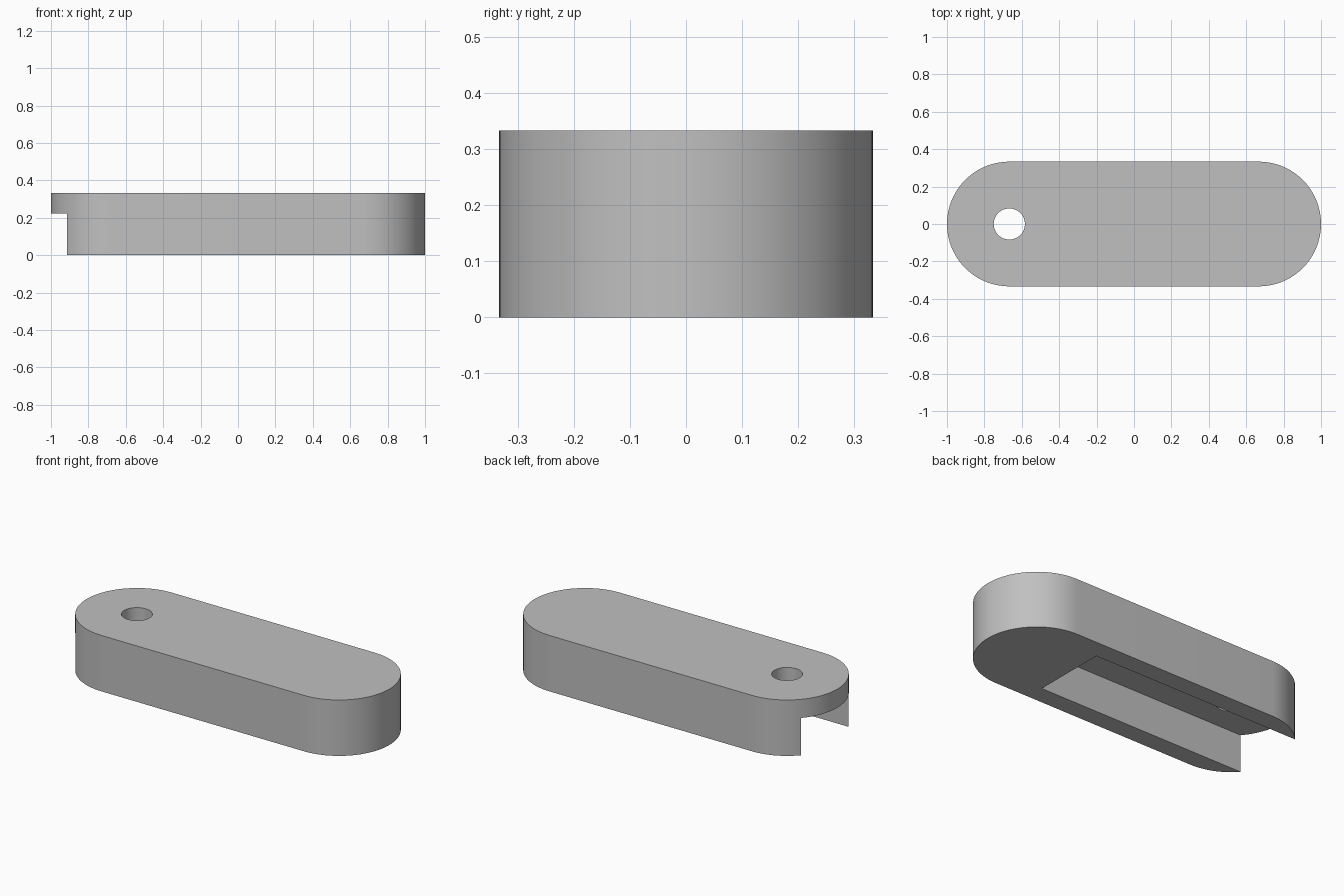
import bpy
import bmesh
from math import cos, sin, pi, radians

if "Cube" in bpy.data.objects:
    bpy.data.objects.remove(bpy.data.objects["Cube"], do_unlink=True)

R = 1 / 3            # end radius, also the body height
CX = 2 / 3           # centre of each rounded end
SLOT_Y = 2 / 9       # slot half width
SLOT_TOP = 2 / 9     # slot ceiling height
SLOT_END = 4 / 9     # closed end of the slot
HOLE_R = 1 / 12

grey = bpy.data.materials.new("plain_grey")
grey.use_nodes = True
color = (0.53, 0.53, 0.53, 1)
grey.diffuse_color = color
grey.node_tree.nodes["Principled BSDF"].inputs["Base Color"].default_value = color


def arc(cx, radius, start, sweep, steps):
    """Points along an arc centred on the x axis."""
    angles = [start + sweep * i / steps for i in range(steps + 1)]
    return [(cx + radius * cos(a), radius * sin(a)) for a in angles]


def prism(name, outline, z0, z1):
    """Extrude a flat outline upwards into a closed solid."""
    bm = bmesh.new()
    base = bm.faces.new([bm.verts.new((x, y, z0)) for x, y in outline])
    result = bmesh.ops.extrude_face_region(bm, geom=[base])
    top = [v for v in result["geom"] if isinstance(v, bmesh.types.BMVert)]
    bmesh.ops.translate(bm, vec=(0, 0, z1 - z0), verts=top)
    bmesh.ops.recalc_face_normals(bm, faces=bm.faces)
    mesh = bpy.data.meshes.new(name)
    bm.to_mesh(mesh)
    bm.free()
    mesh.materials.append(grey)
    obj = bpy.data.objects.new(name, mesh)
    bpy.context.collection.objects.link(obj)
    return obj


# Rounded bar
body = prism("link_body", arc(CX, R, -pi / 2, pi, 48) + arc(-CX, R, pi / 2, pi, 48), 0, R)

# Slot open at the bottom and at one end, and the pin hole through its roof
slot = prism("slot_cutter", [(-1.2, -SLOT_Y), (SLOT_END, -SLOT_Y),
                             (SLOT_END, SLOT_Y), (-1.2, SLOT_Y)], -0.1, SLOT_TOP)
hole = prism("hole_cutter", arc(-CX, HOLE_R, 0, 2 * pi, 48)[:-1], 0.1, 0.5)

bpy.ops.object.select_all(action="DESELECT")
body.select_set(True)
bpy.context.view_layer.objects.active = body
for cutter in (slot, hole):
    cut = body.modifiers.new(cutter.name, "BOOLEAN")
    cut.operation = "DIFFERENCE"
    cut.solver = "EXACT"
    cut.object = cutter
    bpy.ops.object.modifier_apply(modifier=cut.name)
    bpy.data.objects.remove(cutter, do_unlink=True)

bpy.ops.object.shade_smooth_by_angle(angle=radians(30))
